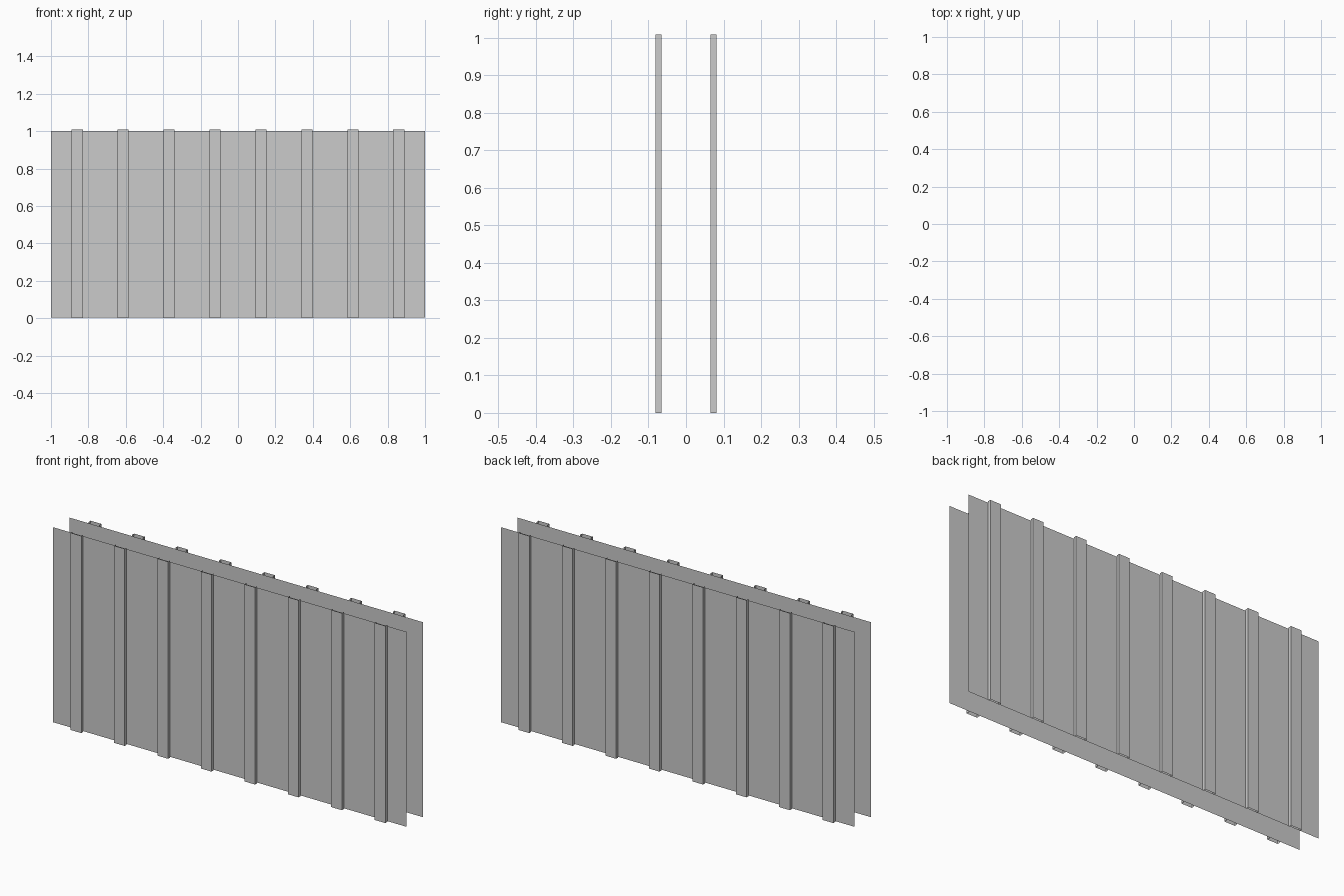
import bpy

if "Cube" in bpy.data.objects:
    bpy.data.objects.remove(bpy.data.objects["Cube"])

SHEET_Y, RIB_Y = 0.065, 0.081      # sheet plane and outer face of the ribs
RIB_W, RIB_PITCH, RIB_COUNT = 0.06, 0.2457, 8


def strip(name, profile, z0, z1):
    """Extrude an open plan profile of (x, y) points upward into an uncapped strip."""
    n = len(profile)
    verts = [(x, y, z) for z in (z0, z1) for x, y in profile]
    faces = [(i, i + 1, n + i + 1, n + i) for i in range(n - 1)]
    mesh = bpy.data.meshes.new(name)
    mesh.from_pydata(verts, [], faces)
    obj = bpy.data.objects.new(name, mesh)
    bpy.context.collection.objects.link(obj)
    return obj


# s = 1 is the front wall; s = -1 is the same wall turned half way round
for side, s in (("front", 1), ("back", -1)):
    # Thin flat sheet
    strip(f"{side}_sheet", [(-s, -s * SHEET_Y), (s, -s * SHEET_Y)], 0.004, 1.001)
    # Open-ended channel ribs on the outer face
    for i in range(RIB_COUNT):
        cx = (i - (RIB_COUNT - 1) / 2) * RIB_PITCH
        a, b = cx - RIB_W / 2, cx + RIB_W / 2
        plan = [(a, -SHEET_Y), (a, -RIB_Y), (b, -RIB_Y), (b, -SHEET_Y)]
        strip(f"{side}_rib_{i + 1}", [(s * x, s * y) for x, y in plan], 0.0, 1.008)
